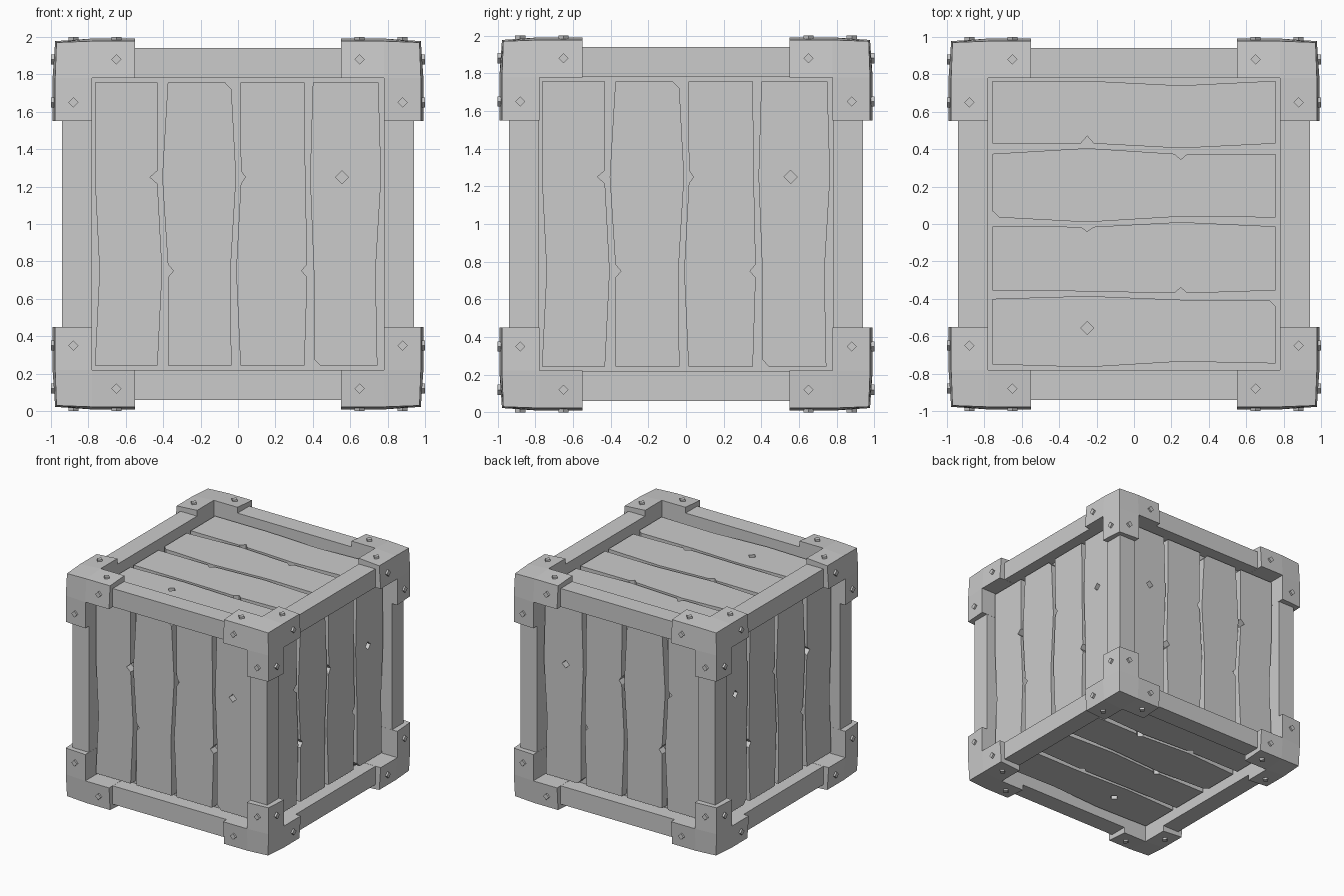
import bpy, bmesh
from mathutils import Vector

if "Cube" in bpy.data.objects:
    bpy.data.objects.remove(bpy.data.objects["Cube"])

CENTRE = (0, 0, 1)
INNER, OUTER = 0.78, 0.94        # frame beam cross-section
BACK, FACE = 0.80, 0.865         # backing panel and plank surface


def finish(name, bm, mirror=(False, False, False)):
    bmesh.ops.recalc_face_normals(bm, faces=bm.faces)
    me = bpy.data.meshes.new(name)
    bm.to_mesh(me)
    bm.free()
    ob = bpy.data.objects.new(name, me)
    ob.location = CENTRE
    bpy.context.collection.objects.link(ob)
    if any(mirror):
        mod = ob.modifiers.new("Mirror", 'MIRROR')
        mod.use_axis = mirror
        mod.use_mirror_merge = False
    return ob


def box(bm, lo, hi):
    for v in bmesh.ops.create_cube(bm, size=1)["verts"]:
        v.co = Vector([hi[i] if v.co[i] > 0 else lo[i] for i in range(3)])


def unit(axis):
    return Vector([float(i == axis % 3) for i in range(3)])


def new_verts(result):
    return [g for g in result["geom"] if isinstance(g, bmesh.types.BMVert)]


# Inner backing box behind the planks
bm = bmesh.new()
box(bm, (-BACK,) * 3, (BACK,) * 3)
finish("backing_box", bm)

# Frame: one beam per axis, mirrored to four
for axis, name in enumerate(("side_rail", "depth_rail", "upright_post")):
    lo, hi = [INNER] * 3, [OUTER] * 3
    lo[axis], hi[axis] = -0.9, 0.9
    bm = bmesh.new()
    box(bm, lo, hi)
    finish(name, bm, tuple(i != axis for i in range(3)))

# Corner bracket: cube with three arms, outer edges pulled slightly in
bm = bmesh.new()
box(bm, (INNER - .001,) * 3, (0.98,) * 3)
bm.normal_update()
inner_faces = [next(f for f in bm.faces if f.normal[a] < -0.9) for a in range(3)]
for axis, face in enumerate(inner_faces):
    for v in new_verts(bmesh.ops.extrude_face_region(bm, geom=[face], use_keep_orig=True)):
        v.co[axis] = 0.55
bmesh.ops.delete(bm, geom=inner_faces, context='FACES_ONLY')
for v in bm.verts:
    outer = [i for i in range(3) if v.co[i] > 0.9]
    for i in outer:
        v.co[i] = (0.991, 0.977, 0.97)[len(outer) - 1]
finish("corner_bracket", bm, (True, True, True))

# Diamond bolts, two on each outer bracket face
bm = bmesh.new()
for axis in range(3):
    n = unit(axis)
    for b, c in ((0.65, 0.88), (0.88, 0.65)):
        pos = n * 0.972 + unit(axis + 1) * b + unit(axis + 2) * c
        u, w = unit(axis + 1) * 0.027, unit(axis + 2) * 0.027
        base = bm.faces.new([bm.verts.new(pos + d) for d in (u, w, -u, -w)])
        for v in new_verts(bmesh.ops.extrude_face_region(bm, geom=[base])):
            v.co += n * 0.028
        bm.faces.remove(base)
finish("bracket_bolts", bm, (True, True, True))


# Plank outlines (u across, v along) with wavy edges, nicks and clipped corners
def nick(x, tip, v):
    return [(x, v - .035), (tip, v), (x, v + .035)]


T = 0.757
PLANKS = [
    [(-.765, -T), (-.43, -T), (-.405, -.25)] + nick(-.43, -.47, .25)
    + [(-.43, T), (-.765, T), (-.765, .25), (-.74, -.25)],
    [(-.375, -T), (-.035, -T), (-.04, -.25), (-.01, .25), (-.035, .72), (-.07, T),
     (-.375, T), (-.405, .25)] + nick(-.375, -.345, -.25)[::-1],
    [(.013, -T), (.355, -T)] + nick(.37, .34, -.25) + [(.36, .25), (.355, T), (.013, T)]
    + nick(.015, .04, .25)[::-1] + [(-.01, -.25)],
    [(.44, -T), (.745, -T), (.735, -.25), (.765, .25), (.75, T), (.40, T),
     (.385, .25), (.405, -.25), (.405, -.72)],
]
HOLE = [(.555, .215), (.59, .25), (.555, .285), (.52, .25)]


def planks(name, u, v, mirror):
    u, v = Vector(u), Vector(v)
    n = u.cross(v)
    for k, outline in enumerate(PLANKS):
        bm = bmesh.new()
        for loop in [outline] + ([HOLE] if k == 3 else []):
            vs = [bm.verts.new(u * a + v * b + n * FACE) for a, b in loop]
            for i in range(len(vs)):
                bm.edges.new((vs[i - 1], vs[i]))
        bmesh.ops.triangle_fill(bm, edges=bm.edges[:], use_dissolve=False,
                                use_beauty=True, normal=n)
        front = bm.faces[:]
        for e in new_verts(bmesh.ops.extrude_face_region(bm, geom=front, use_keep_orig=True)):
            e.co -= n * (FACE - BACK + .01)
        finish(f"{name}_{k + 1}", bm, mirror)


planks("front_back_plank", (1, 0, 0), (0, 0, 1), (False, True, False))
planks("left_right_plank", (0, 1, 0), (0, 0, 1), (True, False, False))
planks("top_bottom_plank", (0, -1, 0), (-1, 0, 0), (False, False, True))
